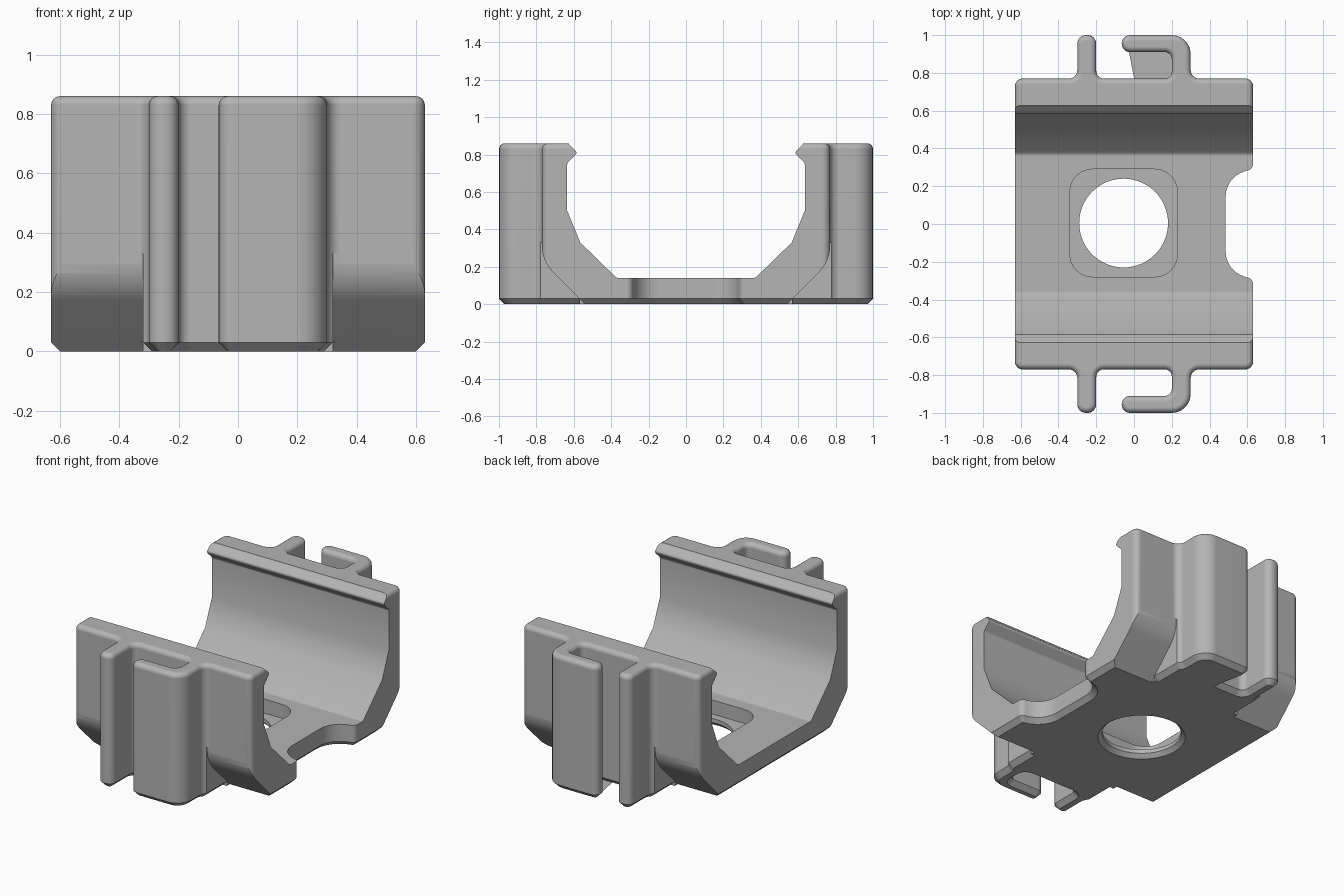
import bpy, bmesh, math
from mathutils import Vector

if "Cube" in bpy.data.objects:
    bpy.data.objects.remove(bpy.data.objects["Cube"])

grey = bpy.data.materials.new("plain grey")
grey.use_nodes = True
colour = (0.46, 0.46, 0.46, 1)
grey.diffuse_color = colour
grey.node_tree.nodes["Principled BSDF"].inputs["Base Color"].default_value = colour


def rounded(corners, steps=6):
    """Outline whose corners (x, y, radius) are replaced by arcs."""
    out = []
    for i, (x, y, r) in enumerate(corners):
        p = Vector((x, y))
        if r == 0:
            out.append(p)
            continue
        a = (Vector(corners[i - 1][:2]) - p).normalized()
        b = (Vector(corners[(i + 1) % len(corners)][:2]) - p).normalized()
        bend = a.angle(b) / 2
        centre = p + (a + b).normalized() * (r / math.sin(bend))
        start = p + a * (r / math.tan(bend)) - centre
        end = p + b * (r / math.tan(bend)) - centre
        turn = math.atan2(start.x * end.y - start.y * end.x, start.dot(end))
        for k in range(steps + 1):
            c, s = math.cos(turn * k / steps), math.sin(turn * k / steps)
            out.append(centre + Vector((start.x * c - start.y * s, start.x * s + start.y * c)))
    return out


def inset(outline, d):
    """Move a counterclockwise outline inward by d."""
    out = []
    for i, p in enumerate(outline):
        a = (p - outline[i - 1]).normalized()
        b = (outline[(i + 1) % len(outline)] - p).normalized()
        along = (a + b).normalized()
        out.append(p + Vector((-along.y, along.x)) * (d / along.dot(a)))
    return out


def loft(name, rings):
    """Closed solid through rings that run counterclockwise seen from the last one."""
    bm = bmesh.new()
    loops = [[bm.verts.new(co) for co in ring] for ring in rings]
    bm.faces.new(loops[0][::-1])
    bm.faces.new(loops[-1])
    n = len(loops[0])
    for low, high in zip(loops, loops[1:]):
        for i in range(n):
            j = (i + 1) % n
            bm.faces.new((low[i], low[j], high[j], high[i]))
    bm.normal_update()
    mesh = bpy.data.meshes.new(name)
    bm.to_mesh(mesh)
    bm.free()
    mesh.materials.append(grey)
    ob = bpy.data.objects.new(name, mesh)
    bpy.context.collection.objects.link(ob)
    return ob


def prism(name, outline, axis, low, high):
    place = {"x": lambda p, w: (w, p[0], p[1]),
             "y": lambda p, w: (p[0], w, p[1]),
             "z": lambda p, w: (p[0], p[1], w)}[axis]
    area = sum(a[0] * b[1] - a[1] * b[0] for a, b in zip(outline, outline[1:] + outline[:1]))
    if (area > 0) == (axis == "y"):
        outline = outline[::-1]
    low, high = sorted((low, high))
    return loft(name, [[place(p, w) for p in outline] for w in (low, high)])


def cut(body, cutter):
    """Subtract the cutter with the first solver that gives a result."""
    mod = body.modifiers.new("cut", "BOOLEAN")
    mod.operation = "DIFFERENCE"
    mod.object = cutter
    cutter.hide_render = True
    before = len(body.data.polygons)
    for solver in ("MANIFOLD", "EXACT", "FLOAT"):
        mod.solver = solver
        bpy.context.view_layer.update()
        graph = bpy.context.evaluated_depsgraph_get()
        result = bpy.data.meshes.new_from_object(body.evaluated_get(graph))
        if len(result.polygons) not in (0, before):
            break
    else:
        raise RuntimeError(cutter.name + " did not cut")
    body.modifiers.clear()
    body.data = result
    bpy.data.objects.remove(cutter)


# Plan of the whole holder: end notch, side walls, hook and fin
half = [(0.485, 0.255, 0.14), (0.63, 0.29, 0.035), (0.63, 0.77, 0.04),
        (0.30, 0.77, 0.045), (0.30, 1.0, 0.10), (-0.065, 1.0, 0.044),
        (-0.065, 0.91, 0.044), (0.20, 0.91, 0.036), (0.20, 0.77, 0.036),
        (-0.20, 0.77, 0.04), (-0.20, 1.0, 0.045), (-0.30, 1.0, 0.045),
        (-0.30, 0.77, 0.045), (-0.63, 0.77, 0.04)]
plan = rounded(half + [(x, -y, r) for x, y, r in reversed(half)])

# Chamfered foot, straight sides and rounded rim
levels = [(0, 0.03), (0.03, 0)]
for k in range(5):
    t = math.pi / 2 * k / 4
    levels.append((0.83 + 0.03 * math.sin(t), 0.03 * (1 - math.cos(t))))
cradle = loft("cradle", [[(p.x, p.y, z) for p in inset(plan, d)] for z, d in levels])

# Channel between the walls, with a snap lip at the top
side = [(0.37, 0.14, 0.03), (0.565, 0.33, 0), (0.635, 0.50, 0), (0.635, 0.755, 0.02),
        (0.58, 0.81, 0.015), (0.63, 0.86, 0.03), (0.63, 0.95, 0)]
channel = side + [(-y, z, r) for y, z, r in reversed(side)]
cut(cradle, prism("channel_cutter", rounded(channel), "x", -1, 1))

# Sloped undersides at the four corners
for sx in (-1, 1):
    for sy in (-1, 1):
        slope = [(sy * y, z, r) for y, z, r in
                 ((0.52, -0.02, 0), (0.771, 0.231, 0.2), (0.771, 0.33, 0),
                  (0.9, 0.33, 0), (0.9, -0.02, 0))]
        cut(cradle, prism("slope_cutter", rounded(slope), "x", sx * 0.32, sx * 0.8))
        foot = [(sx * x, z) for x, z in ((0.285, -0.005), (0.325, -0.005), (0.325, 0.035))]
        cut(cradle, prism("foot_cutter", foot, "y", sy * 0.57, sy * 0.78))

# Rounded square pocket in the floor, and the chamfered round hole below it
cx, cy, s = -0.055, 0.005, 0.285
square = [(cx + i * s, cy + j * s, 0.12) for i, j in ((-1, -1), (1, -1), (1, 1), (-1, 1))]
cut(cradle, prism("pocket_cutter", rounded(square), "z", 0.05, 0.3))


def circle(r, z):
    return [(cx + r * math.cos(math.tau * k / 64), cy + r * math.sin(math.tau * k / 64), z)
            for k in range(64)]


cut(cradle, loft("hole_cutter", [circle(0.27, -0.01), circle(0.235, 0.025),
                                 circle(0.235, 0.2)]))

# Smooth rounded edges with flat-looking walls
bpy.context.view_layer.objects.active = cradle
cradle.select_set(True)
bpy.ops.object.shade_smooth_by_angle(angle=math.radians(30))
weighted = cradle.modifiers.new("weighted_normals", "WEIGHTED_NORMAL")
weighted.keep_sharp = True
